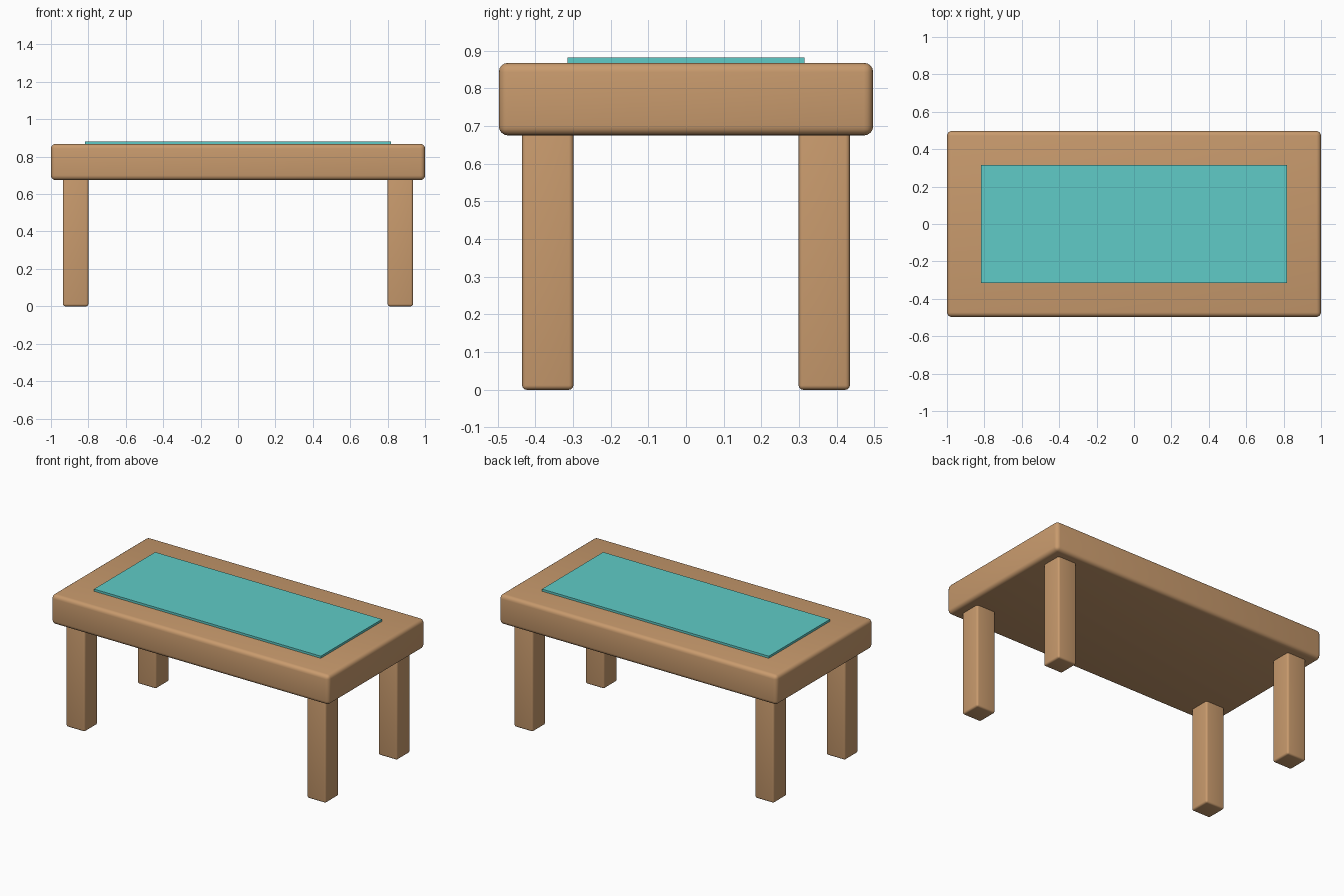
import bpy
import math

if "Cube" in bpy.data.objects:
    bpy.data.objects.remove(bpy.data.objects["Cube"])


def material(name, color):
    m = bpy.data.materials.new(name)
    m.diffuse_color = (*color, 1.0)
    m.use_nodes = True
    m.node_tree.nodes["Principled BSDF"].inputs["Base Color"].default_value = m.diffuse_color
    return m


wood = material("light wood", (0.58, 0.325, 0.153))
teal = material("teal inlay", (0.116, 0.60, 0.57))


def box(name, lo, hi, mat, radius=0.0):
    """Box between two corners, optionally with rounded edges."""
    centre = [(a + b) / 2 for a, b in zip(lo, hi)]
    bpy.ops.mesh.primitive_cube_add(size=1, location=centre)
    ob = bpy.context.object
    ob.name = name
    ob.scale = [b - a for a, b in zip(lo, hi)]
    bpy.ops.object.transform_apply(location=False, rotation=False, scale=True)
    ob.data.materials.append(mat)
    if radius:
        bev = ob.modifiers.new("rounded edges", 'BEVEL')
        bev.width = radius
        bev.segments = 4
        bev.limit_method = 'NONE'
        bpy.ops.object.modifier_apply(modifier=bev.name)
        bpy.ops.object.shade_smooth_by_angle(angle=math.radians(35))
    return ob


# Thick rounded slab
box("tabletop", (-1, -0.497, 0.675), (1, 0.497, 0.868), wood, 0.025)

# Thin coloured panel resting on the slab
box("top_panel", (-0.817, -0.315, 0.866), (0.817, 0.315, 0.882), teal)

# Four square legs, mirrored to each corner
for sx, side in ((-1, "left"), (1, "right")):
    for sy, end in ((-1, "front"), (1, "back")):
        cx, cy, h = sx * 0.868, sy * 0.367, 0.068
        box(f"{end}_{side}_leg", (cx - h, cy - h, 0), (cx + h, cy + h, 0.69), wood, 0.012)
